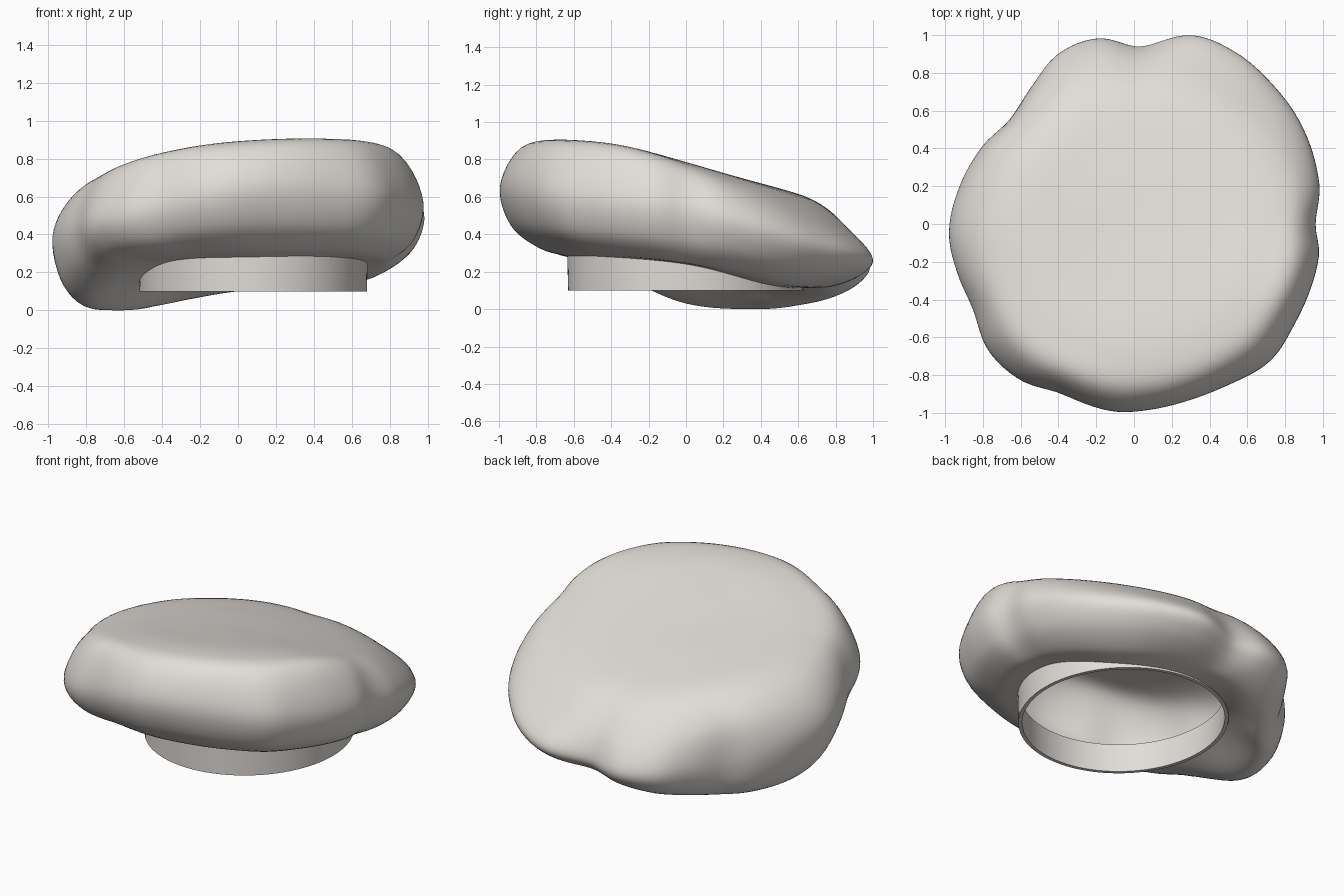
import bpy, bmesh, math
from mathutils import Vector

if "Cube" in bpy.data.objects:
    bpy.data.objects.remove(bpy.data.objects["Cube"])

cloth = bpy.data.materials.new("warm light grey cloth")
cloth.diffuse_color = (0.76, 0.725, 0.69, 1)
cloth.use_nodes = True
cloth.node_tree.nodes["Principled BSDF"].inputs["Base Color"].default_value = cloth.diffuse_color

# Periodic tables: (angle in degrees, value), counter-clockwise from +x
OUTLINE = [(0, .96), (11, 1.0), (32, 1.03), (45, 1.04), (59, 1.055), (73, 1.044), (88, .94),
           (101, 1.0), (114, .985), (127, .906), (140, .86), (152, .90), (168, .945), (183, .98),
           (196, .97), (208, .965), (221, 1.02), (234, 1.02), (246, .978), (264, .997), (276, .985),
           (288, .977), (300, .986), (315, 1.02), (328, 1.0), (339, .994), (351, .99)]
RIM_Z = [(0, .55), (45, .35), (90, .25), (135, .27), (180, .38), (225, .50), (270, .66), (315, .64)]
LOW_Z = [(0, .26), (45, .14), (90, .11), (130, .02), (155, .0), (180, .03), (205, .17), (225, .27),
         (270, .33), (315, .32)]
SEAM_Z = [(0, .24), (45, .13), (90, .11), (135, .11), (180, .15), (225, .26), (270, .28), (315, .28)]


def catmull(a, b, c, d, t):
    return 0.5 * (2 * b + (c - a) * t + (2 * a - 5 * b + 4 * c - d) * t * t + (3 * b - a - 3 * c + d) * t ** 3)


def lookup(table, deg):
    n = len(table)
    for i in range(n):
        a0, a1 = table[i][0], table[(i + 1) % n][0] + (360 if i == n - 1 else 0)
        if a0 <= deg < a1:
            v = [table[(i + k) % n][1] for k in (-1, 0, 1, 2)]
            return catmull(*v, (deg - a0) / (a1 - a0))


def top_z(x, y):
    # tilted, slightly twisted top, softly levelled off towards the front right
    z = .77 - .217 * y + x * (.05 - .085 * y)
    k = .02
    return -k * math.log(math.exp(-z / k) + math.exp(-.91 / k))


def lobe(a, deg):
    return max(0, math.cos(a - math.radians(deg))) ** 2


def band_point(deg, grow=0):
    a = math.radians(deg)
    return Vector((.08 + (.6 + grow) * math.cos(a), (.63 + grow) * math.sin(a), 0))


def finish(bm, name, angle):
    bmesh.ops.recalc_face_normals(bm, faces=bm.faces)
    me = bpy.data.meshes.new(name)
    bm.to_mesh(me)
    bm.free()
    ob = bpy.data.objects.new(name, me)
    bpy.context.collection.objects.link(ob)
    me.materials.append(cloth)
    bpy.ops.object.select_all(action='DESELECT')
    ob.select_set(True)
    bpy.context.view_layer.objects.active = ob
    bpy.ops.object.shade_smooth_by_angle(angle=math.radians(angle))
    return ob


def skin(bm, rings, closed=False):
    for r in range(len(rings) if closed else len(rings) - 1):
        p, q = rings[r], rings[(r + 1) % len(rings)]
        for i in range(len(p)):
            j = (i + 1) % len(p)
            bm.faces.new((p[i], p[j], q[j], q[i]))


# Puffy crown: one profile per direction, from the top centre over the rim to the band
N, SUB = 144, 6
bm = bmesh.new()
profiles = []
for i in range(N):
    deg = 360 * i / N
    a = math.radians(deg)
    sn, cs = math.sin(a), math.cos(a)
    d = Vector((cs, sn, 0))
    R = lookup(OUTLINE, deg)
    rim, low, seam = (lookup(t, deg) for t in (RIM_Z, LOW_Z, SEAM_Z))
    P, B = d * R, band_point(deg)
    pts = []
    fl = lobe(a, 215)
    shoulder = .10 + .06 * sn - .025 * cs + .03 * fl
    for r, drop in ((-.35, .01 + .01 * lobe(a, 35)), (0, .01), (.35, .01 + .01 * fl),
                    (.25 * R + .44, .02 + .02 * sn + .035 * fl), (.5 * R + .39, shoulder)):
        q = d * r
        pts.append(Vector((q.x, q.y, top_z(q.x, q.y) - drop)))
    pts.append(P + Vector((0, 0, rim)))
    w = max(0, math.cos(a - math.radians(160)))  # drooping side
    full = max(lobe(a, 225), lobe(a, 330)) * (1 - w)
    for t, z in ((.18 - .06 * w - .04 * full, low + (.40 - .12 * w - .05 * full) * (rim - low)),
                 (.6 - .15 * w - .05 * full, low), (1, seam)):
        q = P.lerp(B, t)
        pts.append(Vector((q.x, q.y, z)))
    pts.append(pts[-1] * 2 - pts[-2])
    line = []
    for s in range(1, len(pts) - 2):
        for k in range(SUB):
            line.append(catmull(pts[s - 1], pts[s], pts[s + 1], pts[s + 2], k / SUB))
    line.append(pts[-2])
    profiles.append(line)
rings = [[bm.verts.new(p[k]) for p in profiles] for k in range(1, len(profiles[0]))]
centre = bm.verts.new(profiles[0][0])
for i in range(N):
    bm.faces.new((centre, rings[0][i], rings[0][(i + 1) % N]))
skin(bm, rings)
finish(bm, "puffy_crown", 60)

# Head band: thin oval ring under the crown
bm = bmesh.new()
section = ((.0, .10), (.005, .285), (-.015, .285), (-.022, .10))
rings = [[bm.verts.new(band_point(360 * i / 96, g) + Vector((0, 0, z))) for i in range(96)]
         for g, z in section]
skin(bm, rings, closed=True)
finish(bm, "head_band", 35)
